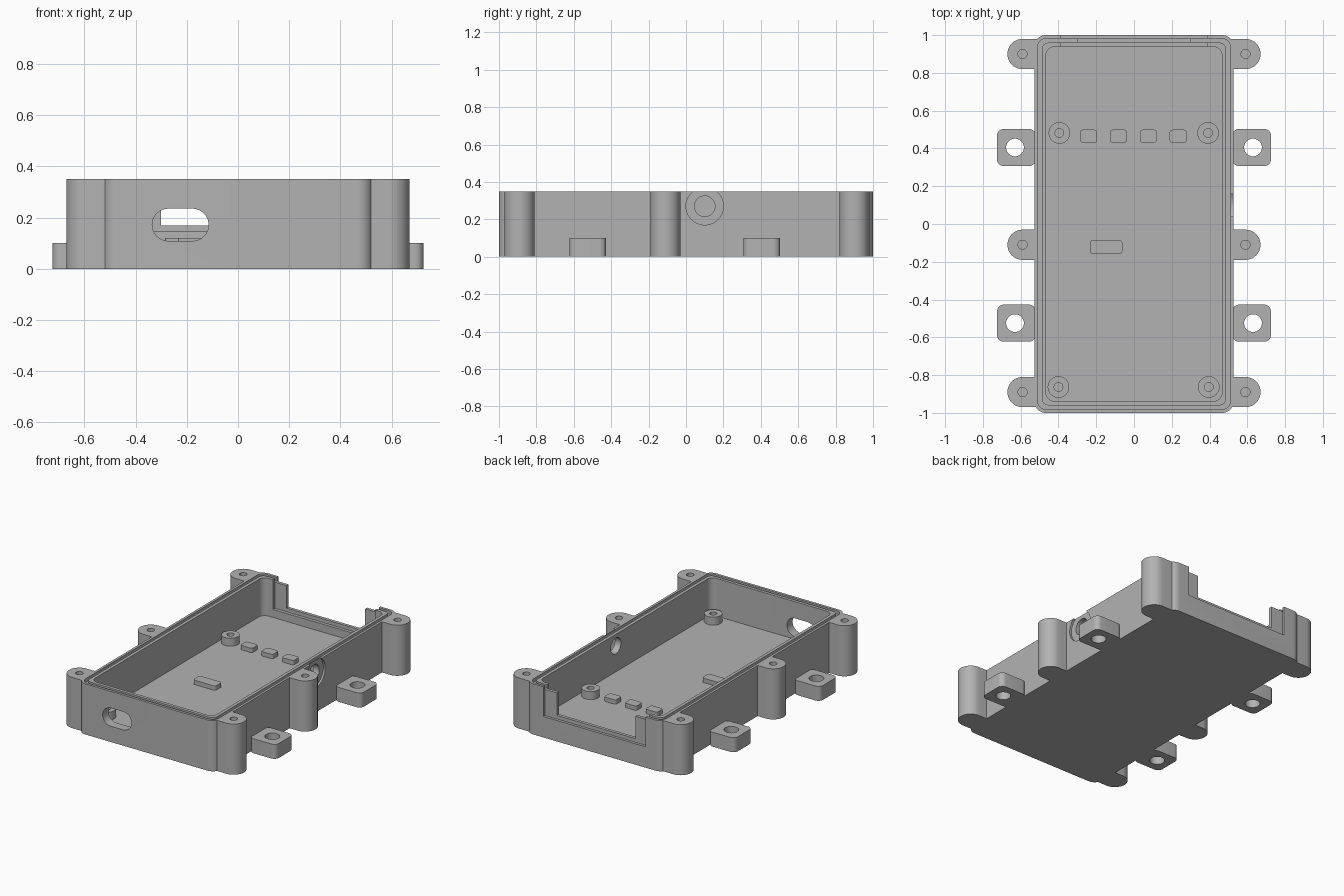
import bpy, bmesh
from math import pi, sin, cos
from mathutils import Matrix

old = bpy.data.objects.get("Cube")
if old:
    bpy.data.objects.remove(old, do_unlink=True)

grey = bpy.data.materials.new("plain_grey")
grey.diffuse_color = (0.45, 0.45, 0.45, 1)
grey.use_nodes = True
grey.node_tree.nodes["Principled BSDF"].inputs["Base Color"].default_value = (0.45, 0.45, 0.45, 1)

H, FLOOR = 0.35, 0.09
AXES = {"Z": Matrix(),
        "X": Matrix(((0, 0, 1, 0), (1, 0, 0, 0), (0, 1, 0, 0), (0, 0, 0, 1))),
        "Y": Matrix(((1, 0, 0, 0), (0, 0, -1, 0), (0, 1, 0, 0), (0, 0, 0, 1)))}


def prism(name, u, v, hu, hv, r, lo, hi, axis="Z", seg=10):
    """Rounded rectangle in the plane across an axis, extruded from lo to hi."""
    pts = []
    for k, (su, sv) in enumerate(((1, 1), (-1, 1), (-1, -1), (1, -1))):
        for i in range(seg + 1 if r else 1):
            a = (k + i / seg) * pi / 2
            p = (u + su * (hu - r) + r * cos(a), v + sv * (hv - r) + r * sin(a))
            if not pts or (abs(p[0] - pts[-1][0]) + abs(p[1] - pts[-1][1])) > 1e-5:
                pts.append(p)
    if abs(pts[0][0] - pts[-1][0]) + abs(pts[0][1] - pts[-1][1]) < 1e-5:
        pts.pop()
    bm = bmesh.new()
    base = bm.faces.new([bm.verts.new((p[0], p[1], lo)) for p in pts])
    top = bmesh.ops.extrude_face_region(bm, geom=[base])["geom"]
    bmesh.ops.translate(bm, vec=(0, 0, hi - lo),
                        verts=[g for g in top if isinstance(g, bmesh.types.BMVert)])
    bm.transform(AXES[axis])
    bmesh.ops.recalc_face_normals(bm, faces=bm.faces)
    mesh = bpy.data.meshes.new(name)
    bm.to_mesh(mesh)
    bm.free()
    mesh.materials.append(grey)
    ob = bpy.data.objects.new(name, mesh)
    bpy.context.collection.objects.link(ob)
    return ob


def cylinder(name, u, v, r, lo, hi, axis="Z"):
    return prism(name, u, v, r, r, r, lo, hi, axis)


def combine(ob, other, op="DIFFERENCE"):
    """Apply a boolean and discard the helper."""
    bpy.context.view_layer.objects.active = ob
    mod = ob.modifiers.new("combine", "BOOLEAN")
    mod.operation, mod.object, mod.solver = op, other, "EXACT"
    bpy.ops.object.modifier_apply(modifier=mod.name)
    bpy.data.objects.remove(other, do_unlink=True)


def smooth(ob):
    bpy.ops.object.select_all(action="DESELECT")
    ob.select_set(True)
    bpy.context.view_layer.objects.active = ob
    bpy.ops.object.shade_smooth_by_angle(angle=pi / 6)


# Outer shell with full-height screw lugs and low mounting tabs
shell = prism("enclosure_shell", 0, 0, 0.527, 1.0, 0.06, 0, H)
LUG_Y = (0.9, -0.11, -0.89)
TAB_Y = (0.405, -0.525)
for side in (-1, 1):
    for y in LUG_Y:
        combine(shell, prism("lug", side * 0.56, y, 0.11, 0.08, 0.08, 0, H), "UNION")
        # Straight neck between the lug and the wall
        combine(shell, prism("neck", side * 0.54, y, 0.05, 0.08, 0, 0, H), "UNION")
    for y in TAB_Y:
        combine(shell, prism("tab", side * 0.623, y, 0.102, 0.098, 0.035, 0, 0.1), "UNION")

# Screw holes
for side in (-1, 1):
    for y in LUG_Y:
        combine(shell, cylinder("screw_hole", side * 0.59, y, 0.024, 0.12, H + 0.1))
    for y in TAB_Y:
        combine(shell, cylinder("tab_hole", side * 0.63, y, 0.047, -0.1, 0.2))

# Seal groove in the rim, then the main cavity
groove = prism("groove", 0, 0, 0.51, 0.982, 0.045, H - 0.025, H + 0.1)
combine(groove, prism("groove_core", 0, 0, 0.488, 0.96, 0.035, H - 0.1, H + 0.2))
combine(shell, groove)
combine(shell, prism("cavity", 0, 0, 0.466, 0.938, 0.045, FLOOR, H + 0.1))

# Rear panel opening: wide inside and outside, narrower along the middle ridge
for lo, hi, half, sill in ((0.9, 0.96, 0.39, 0.145),
                           (0.95, 0.99, 0.30, 0.17),
                           (0.982, 1.1, 0.39, 0.145)):
    combine(shell, prism("opening", 0, (sill + H + 0.1) / 2, half,
                         (H + 0.1 - sill) / 2, 0, -hi, -lo, "Y"))

# Front cable slot
combine(shell, prism("slot", -0.225, 0.172, 0.11, 0.063, 0.063, 0.9, 1.1, "Y"))

# Side jack hole with a shallow round recess
combine(shell, cylinder("jack_hole", 0.1, 0.27, 0.055, 0.4, 0.6, "X"))
combine(shell, cylinder("jack_recess", 0.1, 0.27, 0.1, 0.513, 0.6, "X"))
smooth(shell)

# Board standoffs
for x, y in ((-0.395, 0.482), (0.392, 0.482), (-0.4, -0.863), (0.396, -0.863)):
    post = cylinder("standoff", x, y, 0.057, FLOOR - 0.01, FLOOR + 0.055)
    combine(post, cylinder("pilot_hole", x, y, 0.023, FLOOR + 0.001, FLOOR + 0.1))
    smooth(post)

# Small support pads on the floor
for i in range(4):
    smooth(prism("support_pad", -0.24 + i * 0.158, 0.465, 0.045, 0.034, 0.014,
                 FLOOR - 0.01, FLOOR + 0.03))
smooth(prism("long_support_pad", -0.148, -0.122, 0.086, 0.037, 0.016,
             FLOOR - 0.01, FLOOR + 0.03))
